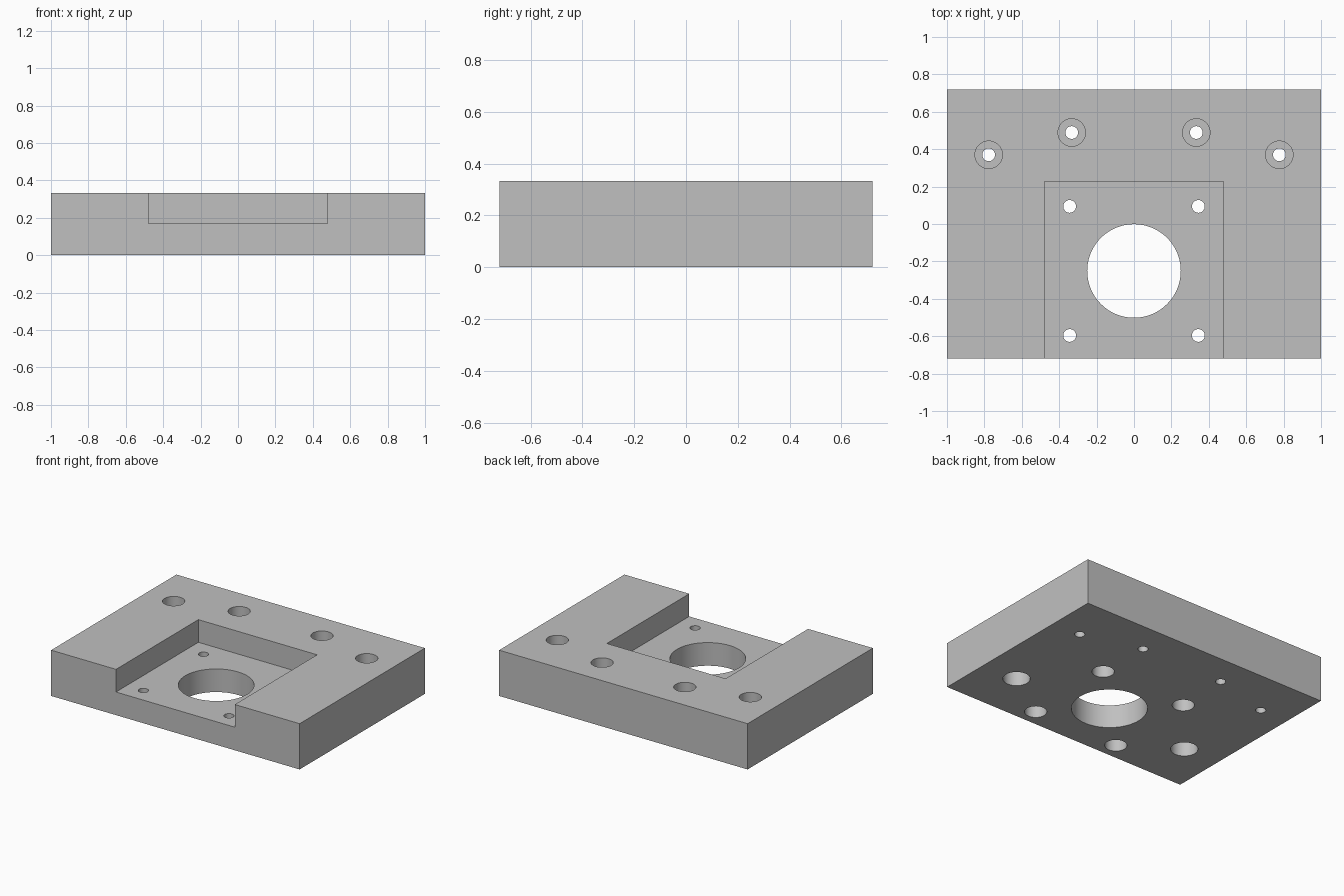
import bpy
import math

WIDTH, DEPTH, HEIGHT = 2.0, 1.44, 0.333
FLOOR = 0.168      # height of the pocket floor
OVER = 0.05        # how far cutters reach past the surface

cube = bpy.data.objects.get("Cube")
if cube:
    bpy.data.objects.remove(cube, do_unlink=True)

metal = bpy.data.materials.new("plain_grey")
metal.use_nodes = True
GREY = (0.53, 0.53, 0.53, 1.0)
metal.diffuse_color = GREY
metal.node_tree.nodes["Principled BSDF"].inputs["Base Color"].default_value = GREY


def box(name, x0, x1, y0, y1, z0, z1):
    bpy.ops.mesh.primitive_cube_add(
        size=1, location=((x0 + x1) / 2, (y0 + y1) / 2, (z0 + z1) / 2))
    ob = bpy.context.object
    ob.name = name
    ob.scale = (x1 - x0, y1 - y0, z1 - z0)
    bpy.ops.object.transform_apply(location=True, rotation=False, scale=True)
    ob.data.materials.append(metal)
    return ob


def cut(target, cutter):
    """Subtract the cutter from the target and discard it."""
    cutter.hide_render = True
    mod = target.modifiers.new("cut", 'BOOLEAN')
    mod.operation = 'DIFFERENCE'
    mod.solver = 'EXACT'
    mod.object = cutter
    bpy.context.view_layer.objects.active = target
    bpy.ops.object.modifier_apply(modifier=mod.name)
    bpy.data.objects.remove(cutter, do_unlink=True)


def drill(target, x, y, radius, z0, z1, sides=48):
    bpy.ops.mesh.primitive_cylinder_add(
        vertices=sides, radius=radius, depth=z1 - z0, location=(x, y, (z0 + z1) / 2))
    drill_bit = bpy.context.object
    drill_bit.name = "drill_cutter"
    drill_bit.data.materials.append(metal)
    cut(target, drill_bit)


# Solid block
plate = box("mounting_plate", -WIDTH / 2, WIDTH / 2, -DEPTH / 2, DEPTH / 2, 0, HEIGHT)

# Pocket open to the front
cut(plate, box("pocket_cutter", -0.478, 0.478, -DEPTH / 2 - OVER, 0.227,
               FLOOR, HEIGHT + OVER))

# Central bore
drill(plate, 0, -0.251, 0.25, -OVER, HEIGHT, sides=96)

for side in (-1, 1):
    # Rear bolt holes, counterbored from above
    for x, y in ((0.777, 0.37), (0.333, 0.489)):
        drill(plate, side * x, y, 0.034, -OVER, HEIGHT + OVER)
        drill(plate, side * x, y, 0.0735, HEIGHT - 0.15, HEIGHT + OVER)
    # Pocket bolt holes, counterbored from below
    for y in (0.094, -0.596):
        drill(plate, side * 0.344, y, 0.034, -OVER, HEIGHT)
        drill(plate, side * 0.344, y, 0.0735, -OVER, 0.09)
    # Blind holes in the underside
    drill(plate, side * 0.72, -0.344, 0.09, -OVER, 0.2)

bpy.ops.object.select_all(action='DESELECT')
plate.select_set(True)
bpy.context.view_layer.objects.active = plate
bpy.ops.object.shade_smooth_by_angle(angle=math.radians(30))
